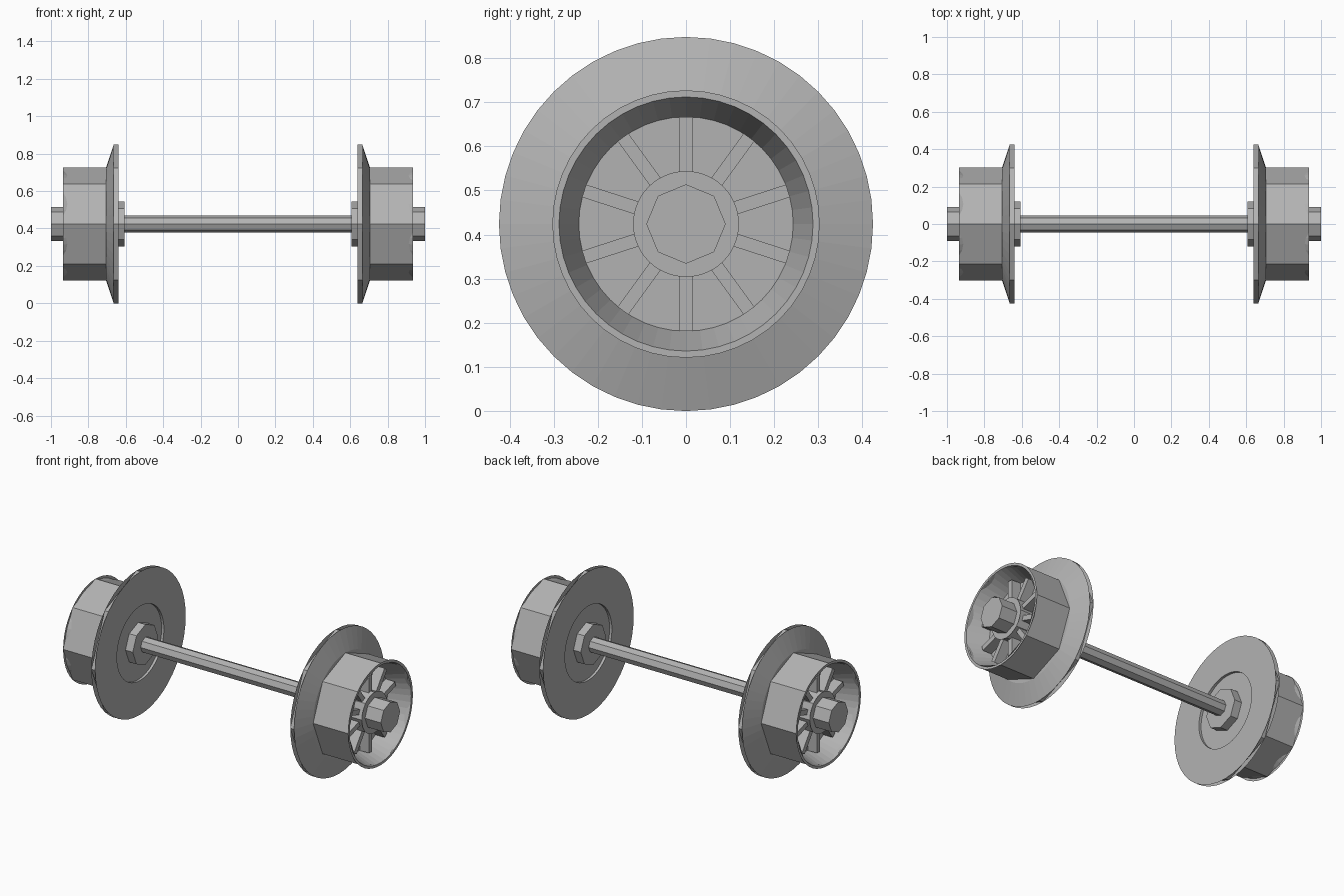
import bpy
import bmesh
from math import sin, cos, pi
from mathutils import Matrix

if "Cube" in bpy.data.objects:
    bpy.data.objects.remove(bpy.data.objects["Cube"], do_unlink=True)

AXIS_Z = 0.424   # height of the axle centre
ROUND = 48       # sides of the round edges
FACETED = 8      # sides of the faceted bodies

steel = bpy.data.materials.new("grey_steel")
steel.use_nodes = True
steel.diffuse_color = (0.45, 0.45, 0.45, 1)
steel.node_tree.nodes["Principled BSDF"].inputs["Base Color"].default_value = (0.45, 0.45, 0.45, 1)


def finish(name, bm, mirrored=True):
    """Turn a bmesh into an object on the axle line, mirrored to both wheels."""
    bmesh.ops.remove_doubles(bm, verts=bm.verts, dist=0.0001)
    mesh = bpy.data.meshes.new(name)
    bm.to_mesh(mesh)
    bm.free()
    mesh.materials.append(steel)
    obj = bpy.data.objects.new(name, mesh)
    obj.location.z = AXIS_Z
    bpy.context.collection.objects.link(obj)
    if mirrored:
        mod = obj.modifiers.new("both_sides", 'MIRROR')
        mod.use_mirror_merge = False
    return obj


def lathe(name, profile, sides, mirrored=True):
    """Revolve (x, radius) points round the x axis."""
    bm = bmesh.new()
    rings = []
    for x, r in profile:
        angles = [2 * pi * i / sides for i in range(sides)]
        rings.append([bm.verts.new((x, r * sin(a), r * cos(a))) for a in angles])
    for a, b in zip(rings, rings[1:]):
        for i in range(sides):
            j = (i + 1) % sides
            bm.faces.new((a[i], b[i], b[j], a[j]))
    return finish(name, bm, mirrored)


def rod(name, x0, x1, r, mirrored=True):
    """Closed faceted cylinder along x."""
    return lathe(name, [(x0, 0), (x0, r), (x1, r), (x1, 0)], FACETED, mirrored)


# Flange: recessed round back, faceted edge band, round cone in front
lathe("flange_back", [(0.655, 0), (0.655, 0.22), (0.64, 0.22), (0.64, 0.424)], ROUND)
lathe("flange_edge", [(0.64, 0.424), (0.665, 0.424)], FACETED)
lathe("flange_cone", [(0.665, 0.424), (0.705, 0.303), (0.705, 0.27)], ROUND)

# Tread: faceted barrel with a round lip, tapering bore and web plate
lathe("tread_barrel", [(0.705, 0.303), (0.935, 0.303)], FACETED)
lathe("rim_and_web", [(0.935, 0.303), (0.935, 0.288), (0.81, 0.243), (0.81, 0)], ROUND)

# Ten spokes standing on the web plate
spokes = bmesh.new()
for i in range(10):
    place = (Matrix.Rotation(2 * pi * i / 10, 4, 'X')
             @ Matrix.Translation((0.838, 0, 0.172))
             @ Matrix.Diagonal((0.064, 0.03, 0.142, 1)))
    bmesh.ops.create_cube(spokes, size=1, matrix=place)
finish("spokes", spokes)

# Hub, its round face, the end cap and the inner collar
rod("hub", 0.80, 0.895, 0.12)
lathe("hub_face", [(0.896, 0.12), (0.896, 0)], ROUND)
rod("axle_cap", 0.88, 1.0, 0.09)
rod("inner_collar", 0.607, 0.66, 0.119)

# Axle joining both wheels
rod("axle", -0.64, 0.64, 0.045, mirrored=False)
